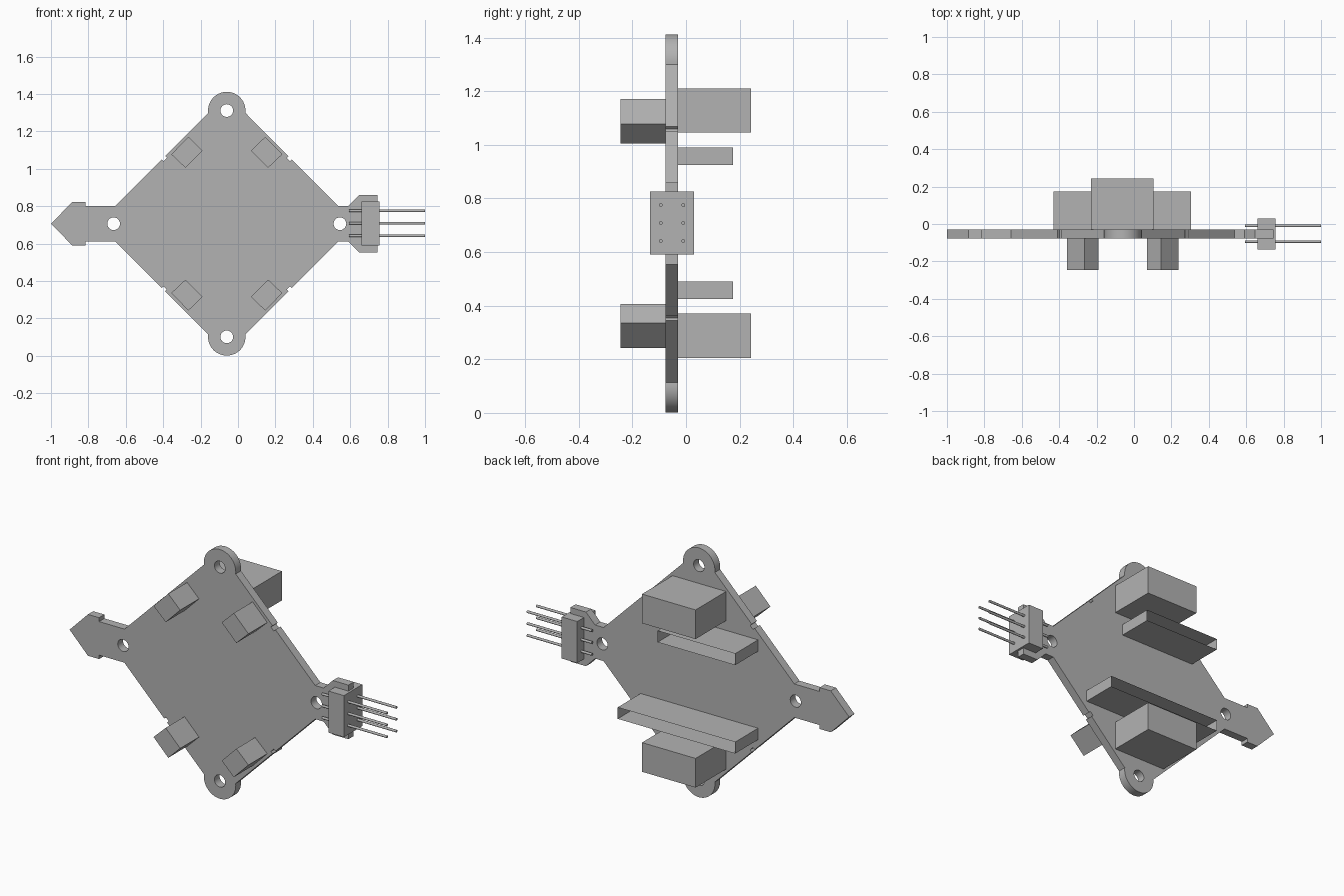
import bpy, bmesh, math
from mathutils import Matrix, Vector

cube = bpy.data.objects.get("Cube")
if cube:
    bpy.data.objects.remove(cube, do_unlink=True)

grey = bpy.data.materials.new("plain grey")
grey.use_nodes = True
colour = (0.45, 0.45, 0.45, 1)
grey.diffuse_color = colour
grey.node_tree.nodes["Principled BSDF"].inputs["Base Color"].default_value = colour

CX, CZ = -0.06, 0.706          # board centre
FRONT, BACK = -0.077, -0.03    # board faces


def finish(name, bm, smooth=False):
    bmesh.ops.recalc_face_normals(bm, faces=bm.faces[:])
    mesh = bpy.data.meshes.new(name)
    bm.to_mesh(mesh)
    bm.free()
    mesh.materials.append(grey)
    obj = bpy.data.objects.new(name, mesh)
    bpy.context.collection.objects.link(obj)
    if smooth:
        bpy.ops.object.select_all(action='DESELECT')
        obj.select_set(True)
        bpy.context.view_layer.objects.active = obj
        bpy.ops.object.shade_smooth_by_angle(angle=math.radians(30))
    return obj


def slab(name, loops, y0, y1, smooth=False):
    """Extrude closed outlines (first outer, rest holes) given around the board centre."""
    bm = bmesh.new()
    for loop in loops:
        vs = [bm.verts.new((CX + x, y0, CZ + z)) for x, z in loop]
        for a, b in zip(vs, vs[1:] + vs[:1]):
            bm.edges.new((a, b))
    bmesh.ops.triangle_fill(bm, use_beauty=True, edges=bm.edges[:], normal=(0, -1, 0))
    ext = bmesh.ops.extrude_face_region(bm, geom=bm.faces[:], use_keep_orig=True)
    moved = [g for g in ext["geom"] if isinstance(g, bmesh.types.BMVert)]
    bmesh.ops.translate(bm, verts=moved, vec=(0, y1 - y0, 0))
    return finish(name, bm, smooth)


def box(name, lo, hi, open_back=False):
    lo, hi = Vector(lo), Vector(hi)
    bm = bmesh.new()
    bmesh.ops.create_cube(bm, size=1, matrix=Matrix.Translation((lo + hi) / 2)
                          @ Matrix.Diagonal((*(hi - lo), 1)))
    if open_back:
        back = [f for f in bm.faces if f.calc_center_median().y > hi.y - 0.001]
        bmesh.ops.delete(bm, geom=back, context='FACES')
    return finish(name, bm)


def arc(cx, cz, r, start, end, n):
    steps = [math.radians(start + (end - start) * i / n) for i in range(n + 1)]
    return [(cx + r * math.cos(a), cz + r * math.sin(a)) for a in steps]


# Board: diamond with round ears, arrow end, connector tab and edge notches
notch = [(0.33, 0.362), (0.32, 0.352), (0.338, 0.334), (0.348, 0.344)]
left_end = [(-0.94, 0), (-0.825, 0.117), (-0.755, 0.117), (-0.755, 0.095), (-0.597, 0.095)]
right_end = [(0.597, 0.095), (0.65, 0.095), (0.707, 0.153), (0.805, 0.153)]
upper = (left_end + [(-x, z) for x, z in reversed(notch)]
         + arc(0, 0.605, 0.1, 187, -7, 28) + notch + right_end)
outline = upper + [(x, -z) for x, z in reversed(upper[1:])]
holes = [arc(x, z, 0.034, 0, 345, 23)
         for x, z in ((0, 0.605), (0, -0.605), (0.605, 0), (-0.605, 0))]
slab("board", [outline] + holes, FRONT, BACK, smooth=True)

# Slanted blocks on the front, mirrored into four corners
corner = [(0.205, 0.464), (0.297, 0.371), (0.221, 0.299), (0.13, 0.391)]
for side, sx in (("left", 1), ("right", -1)):
    for level, sz in (("upper", 1), ("lower", -1)):
        slab(f"{level}_{side}_block", [[(sx * x, sz * z) for x, z in corner]], -0.245, FRONT)

# Rear connector boxes and open sockets
box("upper_rear_box", (-0.23, BACK, 1.045), (0.105, 0.243, 1.21))
box("lower_rear_box", (-0.23, BACK, 0.205), (0.105, 0.243, 0.37))
box("upper_socket", (-0.43, BACK, 0.925), (0.055, 0.175, 0.99), open_back=True)
box("lower_socket", (-0.43, BACK, 0.425), (0.305, 0.175, 0.49), open_back=True)

# Pin header on the side tab
box("pin_housing", (0.66, -0.135, 0.59), (0.757, 0.03, 0.825))
for row, y in (("front", -0.094), ("back", -0.01)):
    for i in range(3):
        bm = bmesh.new()
        place = (Matrix.Translation((0.797, y, 0.641 + 0.067 * i))
                 @ Matrix.Rotation(math.pi / 2, 4, 'Y'))
        bmesh.ops.create_cone(bm, cap_ends=True, segments=16, radius1=0.007,
                              radius2=0.007, depth=0.406, matrix=place)
        finish(f"{row}_pin_{i + 1}", bm, smooth=True)
